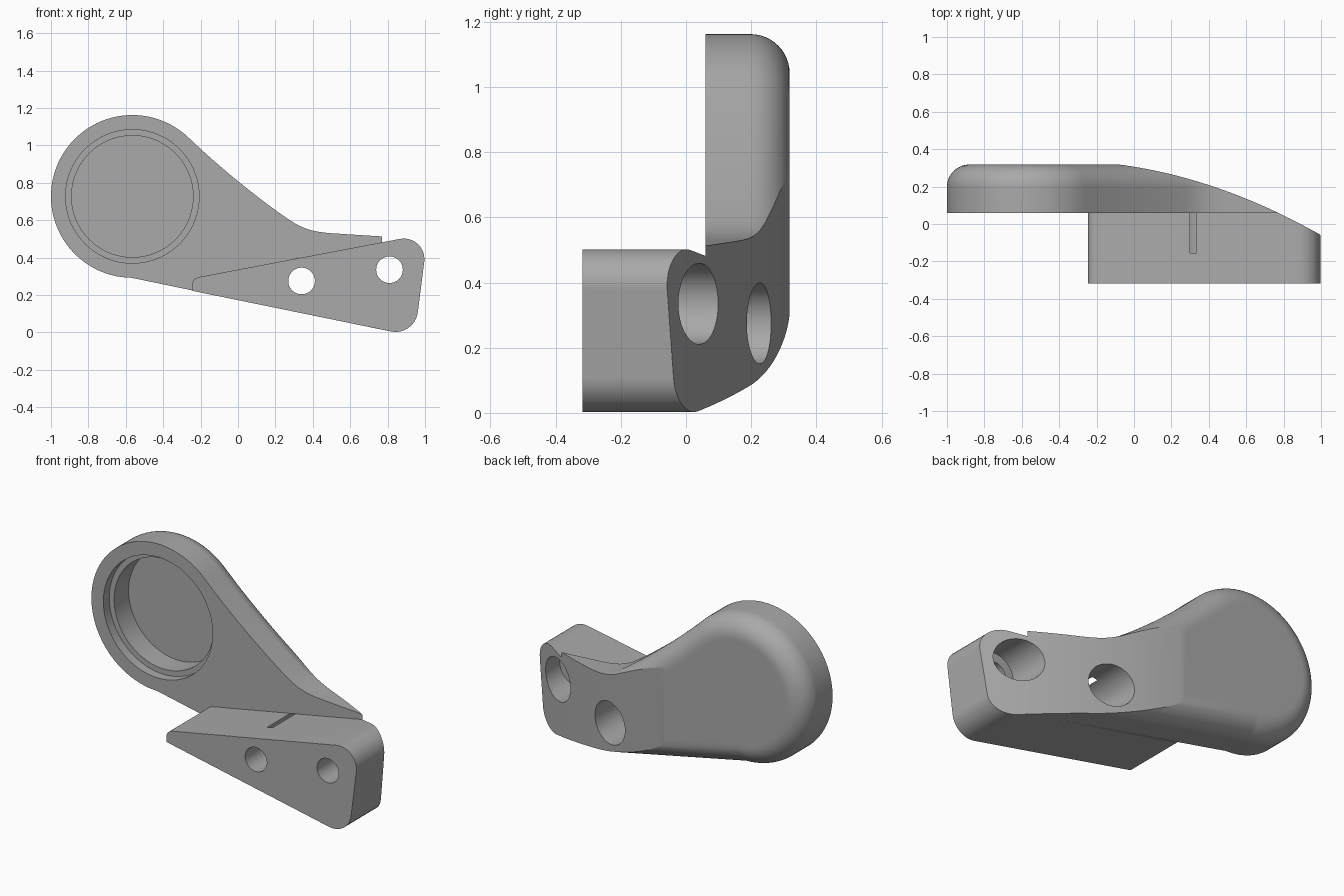
import bpy, bmesh, math
from mathutils import Vector
from mathutils.geometry import interpolate_bezier

if "Cube" in bpy.data.objects:
    bpy.data.objects.remove(bpy.data.objects["Cube"])

GREY = (0.4, 0.4, 0.4, 1)
mat = bpy.data.materials.new("plain grey")
mat.use_nodes = True
mat.diffuse_color = GREY
mat.node_tree.nodes["Principled BSDF"].inputs["Base Color"].default_value = GREY

FRONT, SEAM, BACK = -0.318, 0.06, 0.318
HEAD = Vector((-0.565, 0.727))
HEAD_R, ROUND = 0.435, 0.12


def arc(centre, r, a0, a1, n):
    angles = [math.radians(a0 + (a1 - a0) * i / n) for i in range(n + 1)]
    return [centre + r * Vector((math.cos(a), math.sin(a))) for a in angles]


def inset(outline, d):
    """Move a clockwise x-z outline inwards by d with mitred corners."""
    out = []
    for i, p in enumerate(outline):
        a = (p - outline[i - 1]).normalized()
        b = (outline[(i + 1) % len(outline)] - p).normalized()
        na, nb = Vector((a.y, -a.x)), Vector((b.y, -b.x))
        out.append(p + (na + nb) * d / (1 + na.dot(nb)))
    return out


def round_corner(prev, p, nxt, r, n=12):
    """Replace a corner by a tangent arc."""
    a, b = (prev - p).normalized(), (nxt - p).normalized()
    half = a.angle(b) / 2
    centre = p + (a + b).normalized() * r / math.sin(half)
    start, end = [p + v * r / math.tan(half) - centre for v in (a, b)]
    turn = start.angle_signed(end)
    a0 = math.degrees(math.atan2(start.y, start.x))
    return arc(centre, r, a0, a0 - math.degrees(turn), n)


def loft(name, layers):
    """Closed solid through rings of 3D points with equal counts."""
    bm = bmesh.new()
    rings = [[bm.verts.new(p) for p in ring] for ring in layers]
    n = len(rings[0])
    for lo, hi in zip(rings, rings[1:]):
        for i in range(n):
            j = (i + 1) % n
            bm.faces.new((lo[i], lo[j], hi[j], hi[i]))
    bm.faces.new(rings[0])
    bm.faces.new(rings[-1])
    bmesh.ops.recalc_face_normals(bm, faces=bm.faces)
    mesh = bpy.data.meshes.new(name)
    bm.to_mesh(mesh)
    bm.free()
    mesh.materials.append(mat)
    ob = bpy.data.objects.new(name, mesh)
    bpy.context.collection.objects.link(ob)
    return ob


def at_depth(outline, y):
    return [(p.x, y, p.y) for p in outline]


def cylinder(name, x, z, r, y0, y1):
    ring = arc(Vector((x, z)), r, 0, 360, 96)[:-1]
    return loft(name, [at_depth(ring, y0), at_depth(ring, y1)])


# Plate: round head tapering into an arm, back edge rounded over
outline = arc(HEAD, HEAD_R, 269.3, 45.9, 96)
for knots in (((-0.262, 1.04), (-0.12, 0.90), (0.12, 0.705), (0.28, 0.598)),
              ((0.28, 0.598), (0.36, 0.545), (0.42, 0.537), (0.5, 0.53))):
    curve = interpolate_bezier(*[Vector((x, z, 0)) for x, z in knots], 20)
    outline += [p.to_2d() for p in curve[1:]]
outline += [Vector((1.1, 0.492)), Vector((1.1, -0.054))]
layers = [at_depth(outline, SEAM)]
for i in range(13):
    a = math.pi / 2 * i / 12
    layers.append(at_depth(inset(outline, ROUND * (1 - math.cos(a))),
                           BACK - ROUND * (1 - math.sin(a))))
layers.append(at_depth(inset(outline, ROUND + 0.015), BACK))
plate = loft("head_and_arm_plate", layers)

# Mounting block: wedge with rounded corners
corners = [Vector(c) for c in
           ((-0.243, 0.222), (-0.25, 0.288), (1.015, 0.528), (0.945, -0.021))]
wedge = [corners[0]]
for i, r in ((1, 0.045), (2, 0.11), (3, 0.12)):
    wedge += round_corner(corners[i - 1], corners[i], corners[(i + 1) % 4], r)
block = loft("mounting_block", [at_depth(wedge, FRONT), at_depth(wedge, SEAM)])

# Curved sweep that trims the back of the arm
sweep = []
for i in range(41):
    x = -0.08 + 1.3 * i / 40
    sweep.append((x, BACK - 0.3035 * (x + 0.08) - 0.202 * (x + 0.08) * (x - 0.77)))
sweep += [(1.22, 0.6), (-0.08, 0.6)]
trim = loft("back_trim", [[(x, y, z) for x, y in sweep] for z in (-0.5, 1.5)])

# Stepped recess in the head, counterbored screw holes in the block
recess = [cylinder("recess_lip", *HEAD, 0.357, -0.5, 0.115),
          cylinder("recess_well", *HEAD, 0.325, -0.5, 0.25)]
holes = []
for x, z in ((0.34, 0.275), (0.81, 0.335)):
    holes.append(cylinder("screw_hole", x, z, 0.071, -1, 1))
    holes.append(cylinder("counterbore", x, z, 0.124, -0.155, 1))

for ob, cutters in ((plate, [trim] + recess + holes), (block, [trim] + holes)):
    for c in cutters:
        mod = ob.modifiers.new(c.name, "BOOLEAN")
        mod.operation, mod.solver, mod.object = "DIFFERENCE", "EXACT", c
    graph = bpy.context.evaluated_depsgraph_get()
    cut = bpy.data.meshes.new_from_object(ob.evaluated_get(graph))
    ob.modifiers.clear()
    ob.data = cut

for c in [trim] + recess + holes:
    bpy.data.objects.remove(c)

# Smooth the curved faces, keep the machined edges crisp
for ob in (plate, block):
    bpy.ops.object.select_all(action="DESELECT")
    ob.select_set(True)
    bpy.context.view_layer.objects.active = ob
    bpy.ops.object.shade_smooth_by_angle(angle=math.radians(20))
    ob.modifiers.new("even_normals", "WEIGHTED_NORMAL").keep_sharp = True
